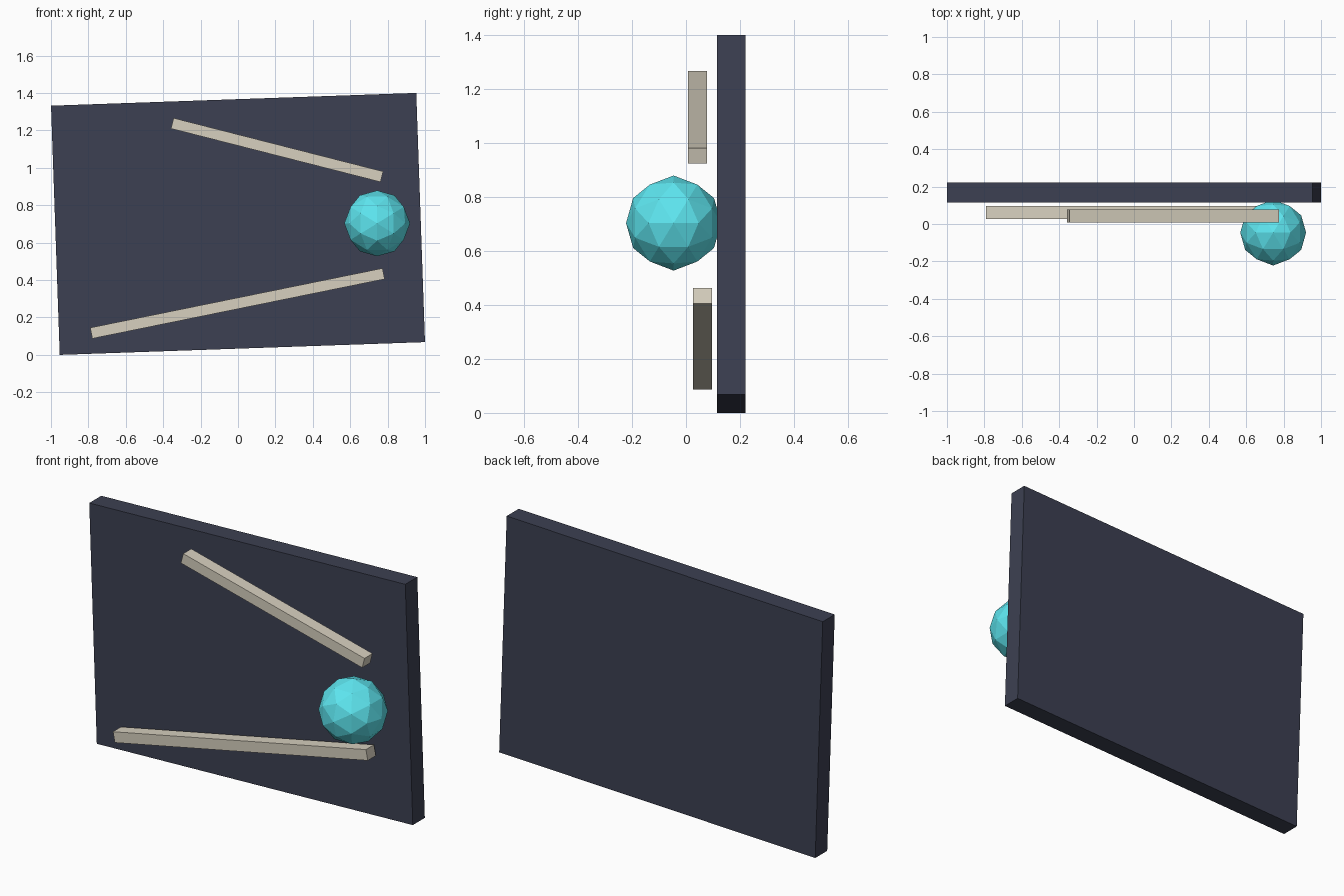
import bpy, bmesh, math
from mathutils import Vector

if "Cube" in bpy.data.objects:
    bpy.data.objects.remove(bpy.data.objects["Cube"])


def material(name, rgb):
    m = bpy.data.materials.new(name)
    m.diffuse_color = (*rgb, 1.0)
    m.use_nodes = True
    m.node_tree.nodes["Principled BSDF"].inputs["Base Color"].default_value = m.diffuse_color
    return m


def add_object(name, bm, mat):
    bmesh.ops.recalc_face_normals(bm, faces=bm.faces)
    mesh = bpy.data.meshes.new(name)
    bm.to_mesh(mesh)
    bm.free()
    mesh.materials.append(mat)
    ob = bpy.data.objects.new(name, mesh)
    bpy.context.collection.objects.link(ob)
    return ob


def tilted_box(name, size, centre, degrees, mat):
    """Box turned in the front plane; positive angle raises the right end."""
    bm = bmesh.new()
    bmesh.ops.create_cube(bm, size=1)
    bmesh.ops.scale(bm, vec=size, verts=bm.verts)
    ob = add_object(name, bm, mat)
    ob.location = centre
    ob.rotation_euler.y = -math.radians(degrees)
    return ob


navy = material("navy", (0.045, 0.051, 0.084))
cream = material("cream", (0.68, 0.63, 0.52))
cyan = material("cyan", (0.11, 0.79, 0.87))

# Backboard and the two sloping rails in front of it
tilted_box("backboard", (1.954, 0.106, 1.333), (0, 0.168, 0.70), 2, navy)
tilted_box("upper_rail", (1.156, 0.071, 0.058), (0.209, 0.043, 1.095), -14.3, cream)
tilted_box("lower_rail", (1.595, 0.071, 0.059), (-0.003, 0.061, 0.275), 11.5, cream)

# Faceted ball: icosahedron with axis-aligned edges, split once and rounded
radius = 0.176
t = (1 + math.sqrt(5)) / 2
bm = bmesh.new()
for a in (-1, 1):
    for b in (-t, t):
        for co in ((a, 0, b), (0, b, a), (b, a, 0)):
            bm.verts.new(co)
bmesh.ops.convex_hull(bm, input=bm.verts)
bmesh.ops.subdivide_edges(bm, edges=bm.edges, cuts=1, use_grid_fill=True)
for v in bm.verts:
    v.co = v.co.normalized() * radius
ball = add_object("ball", bm, cyan)
ball.location = Vector((0.744, -0.046, 0.703))
